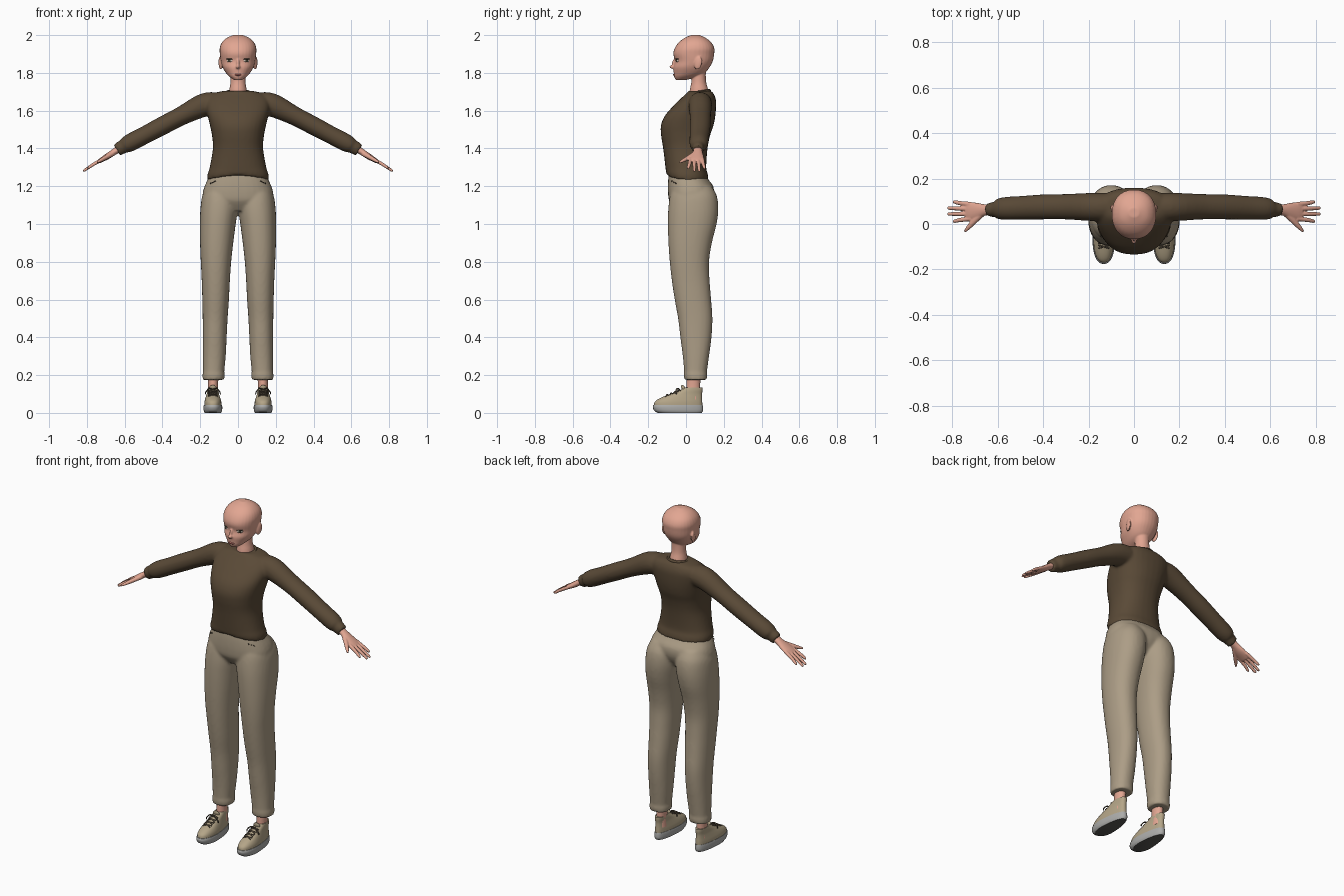
import bpy, bmesh, math
from mathutils import Vector, Matrix, Euler

cube = bpy.data.objects.get("Cube")
if cube:
    bpy.data.objects.remove(cube, do_unlink=True)


def material(name, *rgb):
    lin = [((c / 255 + 0.055) / 1.055) ** 2.4 for c in rgb] + [1.0]
    m = bpy.data.materials.new(name)
    m.use_nodes = True
    m.diffuse_color = lin
    m.node_tree.nodes["Principled BSDF"].inputs["Base Color"].default_value = lin
    return m


SKIN = material("skin", 226, 166, 146)
KNIT = material("brown knit", 90, 74, 55)
CLOTH = material("khaki cloth", 172, 157, 134)
SHOE = material("tan canvas", 180, 165, 136)
SOLE = material("grey rubber", 172, 172, 170)
TREAD = material("dark tread", 88, 87, 84)
LACE = material("dark lace", 84, 74, 60)
WHITE = material("eye white", 205, 195, 182)
IRIS = material("dark iris", 66, 62, 48)
LIP = material("lip pink", 196, 118, 108)


def refine(rows, n=4):
    """Smooth spline through rows of numbers."""
    pad = [rows[0]] + list(rows) + [rows[-1]]
    out = []
    for a, b, c, d in zip(pad, pad[1:], pad[2:], pad[3:]):
        for k in range(n):
            t = k / n
            out.append([q + 0.5 * t * (r - p + t * (2 * p - 5 * q + 4 * r - s + t * (3 * (q - r) + s - p)))
                        for p, q, r, s in zip(a, b, c, d)])
    return out + [list(rows[-1])]


def loft(bm, rings, p=2.0, seg=32):
    """Skin (centre, u, v) rings into a closed shape; p sets the squareness."""
    loops = []
    for c, u, v in rings:
        loop = []
        for i in range(seg):
            a = 2 * math.pi * i / seg
            co, si = math.cos(a), math.sin(a)
            loop.append(bm.verts.new(c + u * math.copysign(abs(co) ** (2 / p), co)
                                     + v * math.copysign(abs(si) ** (2 / p), si)))
        loops.append(loop)
    for a, b in zip(loops, loops[1:]):
        for i in range(seg):
            j = (i + 1) % seg
            bm.faces.new((a[i], a[j], b[j], b[i]))
    bm.faces.new(loops[0][::-1])
    bm.faces.new(loops[-1])
    return [v for loop in loops for v in loop]


def slices(bm, rows, p=2.0, side=1, n=4):
    """Level slices: z, x from, x to, y front, y back."""
    rings = [(Vector((side * (x0 + x1) / 2, (y0 + y1) / 2, z)),
              Vector(((x1 - x0) / 2, 0, 0)), Vector((0, (y1 - y0) / 2, 0)))
             for z, x0, x1, y0, y1 in refine(rows, n)]
    return loft(bm, rings, p)


def tube(bm, rows, side=1, seg=20, n=4):
    """Tube along x, y, z with thickness and breadth radii."""
    rows = refine(rows, n)
    pts = [Vector((side * r[0], r[1], r[2])) for r in rows]
    rings = []
    for i, r in enumerate(rows):
        t = (pts[min(i + 1, len(pts) - 1)] - pts[max(i - 1, 0)]).normalized()
        u = t.cross(Vector((0, 1, 0))).normalized()
        rings.append((pts[i], u * r[3], t.cross(u) * r[4]))
    return loft(bm, rings, seg=seg)


def ball(bm, loc, scale, rot=(0, 0, 0)):
    bmesh.ops.create_uvsphere(bm, u_segments=24, v_segments=16, radius=1,
                              matrix=Matrix.LocRotScale(Vector(loc), Euler(rot), Vector(scale)))


def finish(bm, name, mats, voxel=0, mirror=False, smooth=5):
    bmesh.ops.recalc_face_normals(bm, faces=bm.faces[:])
    for f in bm.faces:
        f.smooth = True
    me = bpy.data.meshes.new(name)
    bm.to_mesh(me)
    bm.free()
    me.set_sharp_from_angle(angle=math.radians(45))
    ob = bpy.data.objects.new(name, me)
    bpy.context.scene.collection.objects.link(ob)
    for m in mats:
        me.materials.append(m)
    if voxel:
        r = ob.modifiers.new("fuse", 'REMESH')
        r.mode = 'VOXEL'
        r.voxel_size = voxel
        r.use_smooth_shade = True
        s = ob.modifiers.new("relax", 'SMOOTH')
        s.factor = 0.5
        s.iterations = smooth
    if mirror:
        ob.modifiers.new("mirror", 'MIRROR')
    return ob


def centred(rows):
    return [(z, -w, w, f, b) for z, f, b, w in rows]


# Head, neck, nose and ears fused into one skin
bm = bmesh.new()
slices(bm, centred([(1.762, -.054, 0, .02), (1.78, -.063, .06, .046), (1.80, -.065, .10, .064),
                    (1.83, -.067, .125, .082), (1.862, -.059, .142, .091), (1.90, -.067, .149, .096),
                    (1.93, -.060, .15, .097), (1.96, -.040, .135, .086), (1.985, -.008, .105, .06),
                    (2.001, .03, .07, .022)]), p=2.2)
slices(bm, centred([(1.66, .015, .13, .05), (1.71, .02, .118, .046), (1.75, .028, .107, .04),
                    (1.80, .03, .105, .04), (1.84, .02, .11, .045)]))
ball(bm, (0, -.070, 1.832), (.012, .018, .010))
ball(bm, (0, -.060, 1.853), (.009, .014, .026), (-.25, 0, 0))
for s in (1, -1):
    ball(bm, (s * .093, .064, 1.852), (.009, .021, .036), (-.2, 0, -s * .25))
finish(bm, "head", [SKIN], voxel=.004)

# Eyes and lips
turn = math.radians(25)
out = Vector((math.sin(turn), -math.cos(turn), 0))
eye = Vector((.043, -.045, 1.865))
for name, mat, loc, scale in (
        ("eyes", WHITE, eye, (.018, .008, .009)),
        ("irises", IRIS, eye + out * .005, (.0085, .004, .0085)),
        ("eyelashes", IRIS, eye + out * .003 + Vector((0, 0, .0085)), (.019, .007, .003))):
    bm = bmesh.new()
    ball(bm, loc, scale, (0, 0, turn))
    finish(bm, name, [mat], mirror=True)
bm = bmesh.new()
ball(bm, (0, -.060, 1.790), (.019, .009, .006))
finish(bm, "lips", [LIP])

# Sweater: torso with arched hem, sleeves and cuffs
bm = bmesh.new()
torso = slices(bm, centred([(1.23, -.102, .120, .161), (1.26, -.106, .115, .162), (1.30, -.109, .107, .150),
                            (1.40, -.121, .114, .133), (1.47, -.132, .128, .138), (1.52, -.133, .145, .148),
                            (1.57, -.114, .155, .16), (1.62, -.072, .159, .17), (1.66, -.032, .158, .166),
                            (1.69, 0, .146, .135), (1.705, .012, .132, .075)]), p=2.3)
for v in torso:
    if v.co.z < 1.30:
        lift = .03 if v.co.y < 0 else .008
        v.co.z += lift * max(0, 1 - (v.co.x / .162) ** 2) * (1.30 - v.co.z) / .07
for s in (1, -1):
    tube(bm, [(.03, .075, 1.645, .053, .055), (.10, .075, 1.640, .057, .06), (.18, .075, 1.630, .062, .062),
              (.30, .076, 1.572, .050, .056), (.40, .075, 1.520, .049, .055), (.50, .071, 1.467, .047, .052),
              (.57, .068, 1.431, .047, .050), (.603, .066, 1.413, .040, .044)], side=s, seg=32)
    tube(bm, [(.58, .065, 1.425, .036, .036), (.61, .064, 1.409, .037, .034),
              (.642, .063, 1.391, .034, .030)], side=s)
finish(bm, "sweater", [KNIT], voxel=.008)

# Ribbed collar
bpy.ops.mesh.primitive_torus_add(major_radius=.056, minor_radius=.009, major_segments=40,
                                 minor_segments=12, location=(0, .068, 1.697), rotation=(.15, 0, 0))
collar = bpy.context.object
collar.name = "collar"
collar.data.materials.append(KNIT)
bpy.ops.object.shade_smooth_by_angle()

# Trousers: legs fused with the hips
bm = bmesh.new()
for s in (1, -1):
    slices(bm, [(.175, .073, .187, -.008, .111), (.205, .070, .188, -.012, .113), (.217, .073, .185, -.010, .111),
                (.30, .065, .186, -.017, .122), (.40, .060, .186, -.030, .135), (.50, .055, .187, -.042, .140),
                (.60, .048, .189, -.060, .133), (.70, .043, .192, -.075, .125), (.80, .036, .197, -.086, .122),
                (.90, .025, .201, -.093, .137), (1.0, .012, .202, -.096, .162), (1.08, .001, .199, -.094, .171),
                (1.15, .001, .189, -.085, .163), (1.20, .02, .165, -.07, .135)], p=2.2, side=s)
slices(bm, centred([(1.07, -.055, .10, .10), (1.12, -.088, .135, .18), (1.16, -.095, .148, .187),
                    (1.20, -.096, .144, .177), (1.24, -.094, .116, .158), (1.29, -.088, .09, .135)]), p=2.4)
finish(bm, "trousers", [CLOTH], voxel=.008)

# Pocket stitching
bm = bmesh.new()
for i in range(3):
    a = Vector((.118, -.074, 1.228)).lerp(Vector((.152, -.049, 1.212)), i / 3)
    b = a + Vector((.007, -.001 + .006 * i / 2, -.003))
    tube(bm, [(*a, .0025, .0025), (*b, .0025, .0025)], seg=8, n=1)
finish(bm, "pocket_stitching", [LACE], mirror=True)

# Hands: palm, four fingers and thumb
bm = bmesh.new()
tube(bm, [(.615, .063, 1.406, .019, .024), (.655, .062, 1.382, .017, .025), (.69, .058, 1.359, .016, .036),
          (.72, .055, 1.341, .013, .041), (.738, .055, 1.330, .010, .038)])
for base_y, tip_x, tip_y in ((.087, .797, .097), (.066, .820, .070), (.044, .820, .044), (.023, .797, .012)):
    end_z = 1.388 - .62 * (tip_x - .645)
    tube(bm, [(.715, base_y, 1.344, .010, .010), (.765, (base_y + tip_y) / 2, 1.316, .009, .0095),
              (tip_x - .008, tip_y, end_z + .005, .007, .008), (tip_x, tip_y, end_z, .004, .004)], seg=14)
tube(bm, [(.665, .048, 1.372, .014, .014), (.70, .015, 1.352, .012, .013), (.728, -.015, 1.336, .009, .010),
          (.745, -.034, 1.326, .005, .005)], seg=14)
finish(bm, "hands", [SKIN], voxel=.0035, mirror=True, smooth=3)

# Ankles
bm = bmesh.new()
tube(bm, [(.132, .038, .07, .029, .040), (.132, .038, .13, .026, .037), (.131, .042, .24, .030, .036)])
finish(bm, "ankles", [SKIN], mirror=True)

FOOT = .133


def foot_part(rows):
    """Foot-shaped slices: z, half width, front, back, narrowed at the heel."""
    bm = bmesh.new()
    for v in slices(bm, [(z, FOOT - w, FOOT + w, f, b) for z, w, f, b in rows], p=2.4):
        t = min(1, max(0, (v.co.y + .08) / .14))
        v.co.x = FOOT + (v.co.x - FOOT) * (1 - .25 * t)
    return bm


# Shoe soles with a dark underside
bm = foot_part([(0, .045, -.150, .083), (.012, .050, -.168, .090), (.030, .051, -.176, .090),
                (.042, .049, -.173, .088)])
bmesh.ops.recalc_face_normals(bm, faces=bm.faces[:])
for f in bm.faces:
    f.material_index = 1 if f.normal.z < -.8 else 0
finish(bm, "shoe_soles", [SOLE, TREAD], mirror=True)

# Shoe uppers
bm = foot_part([(.035, .047, -.170, .086), (.058, .046, -.166, .086), (.078, .042, -.138, .085),
                (.10, .037, -.085, .085), (.12, .035, -.035, .088), (.134, .033, -.008, .088)])
finish(bm, "shoe_uppers", [SHOE], mirror=True)

# Tongue and laces
bm = bmesh.new()
ball(bm, (FOOT, -.012, .128), (.020, .010, .022), (.5, 0, 0))
finish(bm, "shoe_tongues", [SHOE], mirror=True)
bm = bmesh.new()
for i in range(4):
    y = -.10 + .021 * i
    z = .101 + .4 * (y + .085)
    for d in (.007, -.007):
        tube(bm, [(FOOT - .024, y - d, z - .006 - .4 * d, .0035, .0035), (FOOT, y, z + .001, .0035, .0035),
                  (FOOT + .024, y + d, z - .006 + .4 * d, .0035, .0035)], seg=8)
for d in (1, -1):
    tube(bm, [(FOOT, -.034, .124, .003, .003), (FOOT + d * .02, -.046, .129, .003, .005),
              (FOOT + d * .036, -.052, .112, .003, .005), (FOOT + d * .040, -.050, .098, .002, .003)], seg=8)
finish(bm, "shoe_laces", [LACE], mirror=True)
